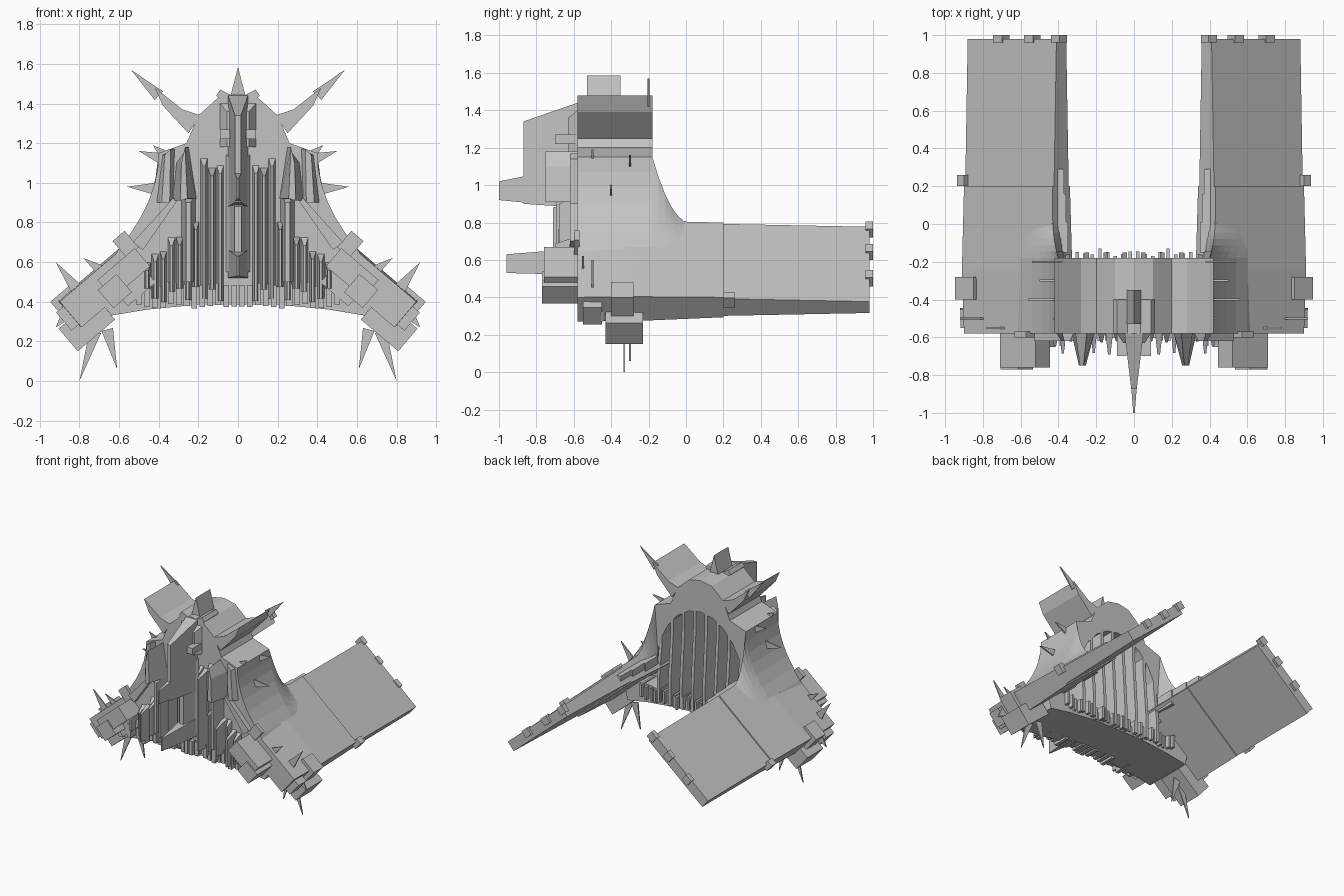
import bpy, bmesh, math, random
from mathutils import Vector

random.seed(4)
cube = bpy.data.objects.get("Cube")
if cube:
    bpy.data.objects.remove(cube, do_unlink=True)

stone = bpy.data.materials.new("grey_stone")
stone.use_nodes = True
grey = (0.55, 0.55, 0.55, 1)
stone.diffuse_color = grey
stone.node_tree.nodes["Principled BSDF"].inputs["Base Color"].default_value = grey

# Main depths of the hall and the slope of the wings
FACADE, RECESS, REAR = -0.58, -0.32, -0.18
SEAM, WING_END = 0.2, 0.98
CREST, EAVE = Vector((0.43, 0.8)), Vector((0.9, 0.4))
SLOPE = EAVE - CREST
OUTWARD = Vector((-SLOPE.y, SLOPE.x)).normalized()


def build(name, solids, mirror=False):
    """Skin each solid, a list of matching rings of points, into one object."""
    bm = bmesh.new()
    for rings in solids:
        for side in ((1, -1) if mirror else (1,)):
            loops = [[bm.verts.new((side * x, y, z)) for x, y, z in ring] for ring in rings]
            for near, far in zip(loops, loops[1:]):
                for i in range(len(near)):
                    j = (i + 1) % len(near)
                    bm.faces.new((near[i], near[j], far[j], far[i]))
            bm.faces.new(loops[0])
            bm.faces.new(reversed(loops[-1]))
    bmesh.ops.recalc_face_normals(bm, faces=bm.faces)
    mesh = bpy.data.meshes.new(name)
    bm.to_mesh(mesh)
    bm.free()
    mesh.materials.append(stone)
    ob = bpy.data.objects.new(name, mesh)
    bpy.context.collection.objects.link(ob)
    return ob


def along_y(profile, start, end, pinch=1):
    """Run an x-z profile along y; pinch narrows it at the start."""
    middle = sum(x for x, z in profile) / len(profile)
    return [[(middle + (x - middle) * width, y, z) for x, z in profile]
            for y, width in ((start, pinch), (end, 1))]


def along_x(profile, centre, half_width):
    return [[(x, y, z) for y, z in profile]
            for x in (centre - half_width, centre + half_width)]


def block(centre, half_width, front, back, bottom, top):
    profile = [(front, bottom), (front, top), (back, top), (back, bottom)]
    return along_x(profile, centre, half_width)


def pillar(centre, half_width, front, bottom, top):
    """Wedge-shaped pillar whose sharp edge faces the front."""
    return [[(centre - half_width, FACADE, z + lift), (centre - half_width / 3, front, z),
             (centre + half_width / 3, front, z), (centre + half_width, FACADE, z + lift)]
            for z, lift in ((bottom, 0), (top, 0.04))]


def wing_ring(y, start, end, top, bottom):
    """Cross-section lying in the wing slope, measured along it and below it."""
    corners = ((start, top), (end, top), (end, bottom), (start, bottom))
    points = [CREST + SLOPE * along - OUTWARD * depth for along, depth in corners]
    return [(p.x, y, p.y) for p in points]


def wing_slab(start, end, top, bottom, front, back):
    return [wing_ring(y, start, end, top, bottom) for y in (front, back)]


def blade_ring(y, half_width, bottom, top):
    return [(side * half_width, y, z)
            for side, z in ((-1, bottom), (1, bottom), (1, top), (-1, top))]


def spike(x, z, reach, rise, y):
    root, way = Vector((x, z)), Vector((reach, rise))
    across = Vector((-rise, reach)).normalized() * 0.03
    return along_y([root + across, root + way, root - across], y - 0.005, y + 0.005)


def curve(rule, steps=6):
    return [rule(i / steps) for i in range(steps + 1)]


# Bell-shaped hall with flaring shoulders, and an arched rim behind it
def flare_at(t):
    return Vector((0.4 + 0.2 * t * t, 1.15 - 0.48 * t))


flare = curve(flare_at)
outline = [(0, 1.45), (0.1, 1.43), (0.2, 1.34), (0.26, 1.2)] + flare
half = outline + [(0.72, 0.45), (0.64, 0.33), (0.46, 0.36), (0.2, 0.385), (0, 0.385)]
mirrored = [(-x, z) for x, z in reversed(half) if x > 0]
build("hall", [along_y(half + mirrored, FACADE, RECESS)])
quarter = math.pi / 2
arch = curve(lambda t: (0.4 * math.cos(t * quarter), 0.6 + 0.6 * math.sin(t * quarter)))
build("back_arch", [along_y(outline + arch, RECESS, REAR)], True)

# Floor behind the hall, bending down below the wings
floor = [(0, 0.385), (0.2, 0.385), (0.46, 0.36), (0.64, 0.33),
         (0.68, 0.5), (0.45, 0.5), (0.2, 0.46), (0, 0.46)]
build("floor", [along_y(floor, RECESS, REAR)], True)

# Pointed ribs standing in the back recess
ribs = []
for i in range(4):
    head = 1.2 - 0.2 * (i / 3) ** 2
    ribs.append(along_x([(RECESS, 0.4), (-0.15, 0.4), (-0.15, 0.6), (REAR, head - 0.15),
                         (REAR, head), (RECESS, head)], 0.05 + 0.1 * i, 0.012))
build("back_ribs", ribs, True)


# Buttress sweeping back from the hall and melting into each wing
def sweep_ring(s):
    fade = (1 - s) ** 2
    skin = curve(lambda t: (CREST + SLOPE * 0.36 * t).lerp(flare_at(t), fade))
    return [(p.x, REAR + 0.2 * s, p.y) for p in skin + [Vector((0.37, 0.72))]]


build("side_buttress", [curve(sweep_ring)], True)

# Long sloping wings in two lengths
build("wing_front", [[wing_ring(FACADE, 0, 1, 0, 0.17), wing_ring(-0.25, 0, 1.01, -0.01, 0.16),
                      wing_ring(SEAM, 0, 1, 0, 0.14)]], True)
build("wing_rear", [[wing_ring(SEAM, 0, 1, 0.01, 0.13),
                     wing_ring(WING_END, 0, 1, 0.03, 0.11)]], True)

# Tabs on wing ends and seams, and stepped blocks on the inner edges
tabs = [wing_slab(u, u + 0.1, 0.02, 0.08, 0.96, 1) for u in (-0.05, 0.25, 0.6)]
tabs.append(wing_slab(0.97, 1.05, -0.02, 0.05, 0.2, 0.26))
build("wing_tabs", tabs, True)
build("inner_blocks", [block(0.39, 0.04 - 0.01 * i, y, y + 0.16, 0.65 + 0.03 * i, 0.77)
                       for i, y in enumerate((-0.15, 0, 0.13))], True)

# Feet before the wings, plates below them and armour at the outer edge
build("front_feet", [wing_slab(0.25, 0.65, 0.04, 0.16, -0.76, FACADE),
                     wing_slab(0.5, 0.7, 0.08, 0.2, -0.77, FACADE),
                     wing_slab(0.3, 0.6, 0.16, 0.24, -0.65, FACADE)], True)
build("under_plates", [wing_slab(0.75, 1.15, 0.1, 0.25, -0.43, -0.23)], True)
build("wing_armour", [wing_slab(0.85, 1.06, -0.03, 0.1, -0.4, -0.28),
                      wing_slab(0.95, 1.08, 0.03, 0.15, -0.55, -0.45),
                      wing_slab(0.22, 0.35, -0.06, 0.05, -0.6, -0.57)], True)

# Horn plates on the shoulders, each drawn out to a needle at the back
horn = [(0.19, 1.34), (0.28, 1.37), (0.42, 1.48), (0.38, 1.39), (0.25, 1.25)]
build("horn_plates", [along_y(horn, FACADE, REAR)], True)

# Thin spikes: root, reach and rise, depth
build("spikes", [
    spike(0.4, 1.44, 0.14, 0.13, -0.2),
    spike(0.38, 1.12, 0.12, 0.04, -0.3), spike(0.42, 0.97, 0.14, 0.01, -0.4),
    spike(0.36, 1.13, 0.07, 0.06, -0.5), spike(0.68, 0.55, 0.1, 0.07, -0.55),
    spike(0.82, 0.47, 0.1, 0.13, -0.5), spike(0.72, 0.25, 0.08, -0.25, -0.33),
    spike(0.66, 0.26, -0.05, -0.2, -0.3), spike(0.86, 0.34, 0.06, -0.07, -0.45)], True)

# Crown: peak fin, flaps and brow blocks
build("crown_peak", [along_y([(-0.04, 1.43), (0.04, 1.43), (0, 1.585)], -0.53, -0.35)])
build("crown_flaps", [along_y([(0.03, 1.44), (0.09, 1.47), (0.11, 1.44), (0.06, 1.39)],
                              FACADE, -0.4),
                      block(0.065, 0.025, -0.7, FACADE, 1.22, 1.27),
                      pillar(0.04, 0.05, -0.63, 1.18, 1.36)], True)

# Prow: tapering blades stacked over a centre column
build("prow", [
    [blade_ring(FACADE, 0.05, 0.88, 1.44), blade_ring(-0.87, 0.015, 0.9, 1.34)],
    [blade_ring(-0.8, 0.02, 0.9, 1.06), blade_ring(-1, 0.004, 0.92, 1.02)],
    [blade_ring(FACADE, 0.05, 0.52, 0.66), blade_ring(-0.96, 0.004, 0.53, 0.63)]])
build("centre_column", [pillar(0, 0.06, -0.64, 0.55, 1.1),
                        pillar(0, 0.05, -0.71, 0.58, 0.88)])

# Splayed wedge piers either side of the front
build("front_piers", [
    along_y([(0.21, 0.92), (0.33, 0.91), (0.31, 1.1), (0.25, 1.18)], -0.75, FACADE, 0.3),
    along_y([(0.33, 0.9), (0.41, 0.9), (0.38, 1.14), (0.32, 1.17)], -0.62, FACADE, 0.5),
    along_y([(0.3, 0.92), (0.33, 0.92), (0.53, 0.7), (0.48, 0.66)], -0.62, FACADE),
    pillar(0.25, 0.035, -0.68, 0.5, 0.9)], True)

# Fluted front: wedge pillars with slanted heads, stepping down outwards
pillars = []
for i in range(10):
    head = (1.07 if i < 3 else 0.92 - 0.043 * i) + random.uniform(-0.04, 0.03)
    front = -0.62 - 0.06 * (i % 2) - random.uniform(0, 0.03)
    pillars.append(pillar(0.09 + 0.041 * i, random.uniform(0.015, 0.02), front,
                          random.uniform(0.39, 0.48), head))
build("front_pillars", pillars, True)

# Ragged fringe of blocks beneath the hall, front and back
fringe = []
for i in range(13):
    x, foot = 0.02 + 0.04 * i, random.uniform(0.36, 0.39)
    fringe.append(block(x, 0.014, -0.6 - random.uniform(0, 0.06), -0.5, foot, foot + 0.11))
    fringe.append(block(x, 0.009, RECESS, random.uniform(-0.17, -0.13), foot + 0.02, foot + 0.12))
build("base_fringe", fringe, True)
